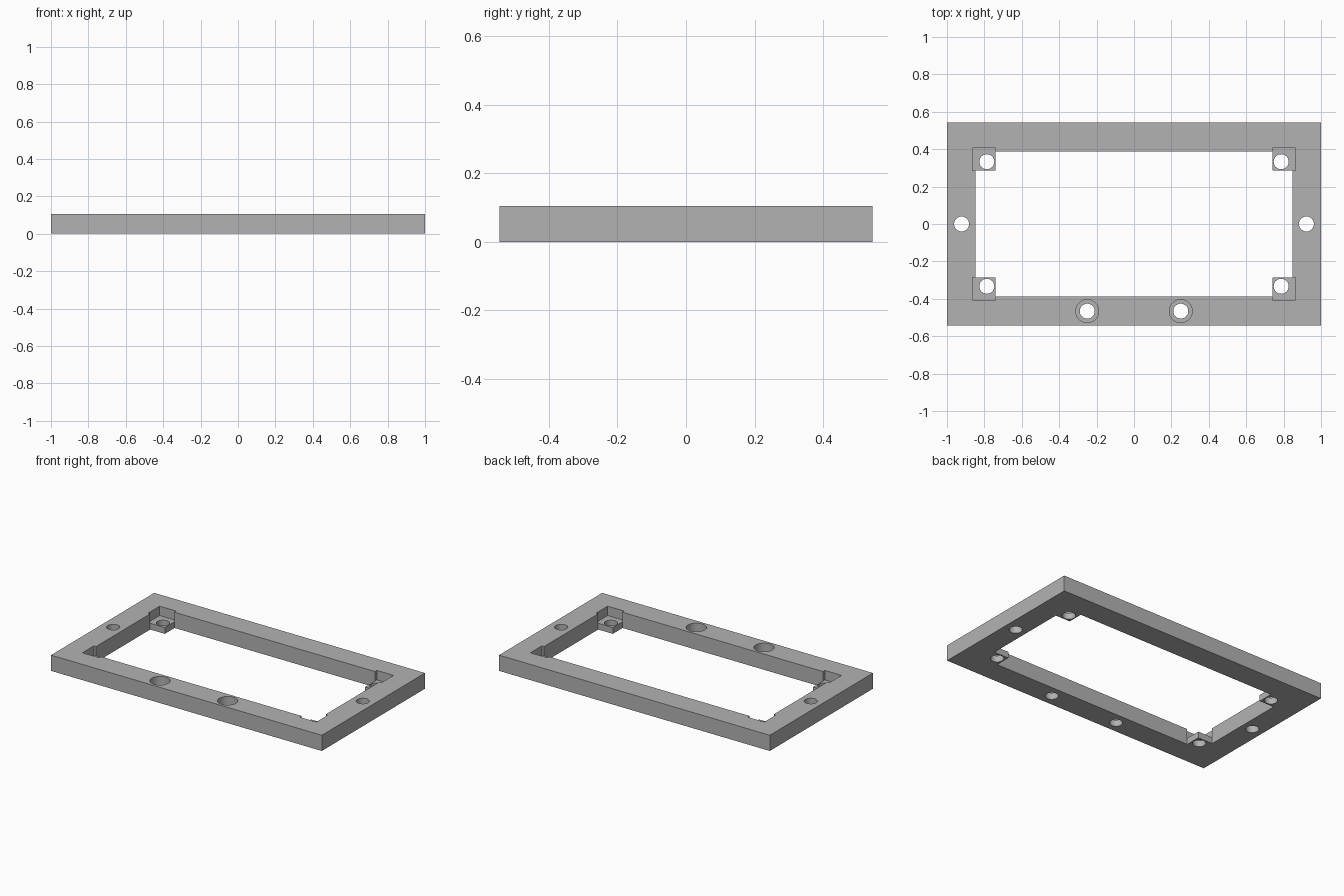
import bpy
import bmesh
from mathutils import Matrix, Vector

default = bpy.data.objects.get("Cube")
if default:
    bpy.data.objects.remove(default, do_unlink=True)

# Overall sizes
HALF_X, HALF_Y, HEIGHT = 1.0, 0.544, 0.105
OPEN_X, OPEN_Y = 0.848, 0.388
TAB_IN, TAB_OUT = Vector((0.74, 0.285)), Vector((0.864, 0.4075))
TAB_TOP = 0.042
HOLE_R, BORE_R = 0.04, 0.0615
CORNERS = [(1, 1), (-1, 1), (-1, -1), (1, -1)]

grey = bpy.data.materials.new("plain grey")
grey.use_nodes = True
colour = (0.45, 0.45, 0.45, 1)
grey.diffuse_color = colour
grey.node_tree.nodes["Principled BSDF"].inputs["Base Color"].default_value = colour


def make_object(name, bm):
    mesh = bpy.data.meshes.new(name)
    bmesh.ops.recalc_face_normals(bm, faces=bm.faces)
    bm.to_mesh(mesh)
    bm.free()
    obj = bpy.data.objects.new(name, mesh)
    bpy.context.collection.objects.link(obj)
    mesh.materials.append(grey)
    return obj


def add_box(bm, x0, x1, y0, y1, z0, z1):
    centre = Vector((x0 + x1, y0 + y1, z0 + z1)) / 2
    size = (abs(x1 - x0), abs(y1 - y0), z1 - z0)
    bmesh.ops.create_cube(bm, size=1, matrix=Matrix.LocRotScale(centre, None, size))


def add_cylinder(bm, x, y, radius, z0, z1):
    bmesh.ops.create_cone(bm, cap_ends=True, segments=48, radius1=radius, radius2=radius,
                          depth=z1 - z0, matrix=Matrix.Translation((x, y, (z0 + z1) / 2)))


def cut(target, bm, name):
    cutter = make_object(name, bm)
    cutter.hide_render = True
    mod = target.modifiers.new(name, "BOOLEAN")
    mod.operation, mod.solver, mod.object = "DIFFERENCE", "EXACT", cutter
    bpy.context.view_layer.objects.active = target
    bpy.ops.object.modifier_apply(modifier=name)
    bpy.data.objects.remove(cutter, do_unlink=True)


# Frame blank
bm = bmesh.new()
add_box(bm, -HALF_X, HALF_X, -HALF_Y, HALF_Y, 0, HEIGHT)
frame = make_object("mounting_frame", bm)

# Central opening, notched so that a tab remains in every corner
bm = bmesh.new()
outline = []
for sx, sy in CORNERS:
    notch = [(OPEN_X, TAB_IN.y), (TAB_IN.x, TAB_IN.y), (TAB_IN.x, OPEN_Y)]
    if sx * sy < 0:
        notch.reverse()
    outline += [bm.verts.new((sx * x, sy * y, -0.1)) for x, y in notch]
floor = bm.faces.new(outline)
extruded = bmesh.ops.extrude_face_region(bm, geom=[floor])
bmesh.ops.translate(bm, vec=(0, 0, 0.3),
                    verts=[v for v in extruded["geom"] if isinstance(v, bmesh.types.BMVert)])
cut(frame, bm, "opening_cutter")

# Square pockets above the corner tabs
bm = bmesh.new()
for sx, sy in CORNERS:
    add_box(bm, sx * TAB_IN.x, sx * TAB_OUT.x, sy * TAB_IN.y, sy * TAB_OUT.y, TAB_TOP, 0.2)
cut(frame, bm, "pocket_cutter")

# Wide counterbores in the front rail
bm = bmesh.new()
for side in (-1, 1):
    add_cylinder(bm, side * 0.25, -0.466, BORE_R, TAB_TOP, 0.2)
cut(frame, bm, "counterbore_cutter")

# Through holes in the tabs, side rails and front rail
bm = bmesh.new()
for sx, sy in CORNERS:
    add_cylinder(bm, sx * 0.787, sy * 0.333, HOLE_R, -0.1, 0.2)
for side in (-1, 1):
    add_cylinder(bm, side * 0.922, 0, HOLE_R, -0.1, 0.2)
    add_cylinder(bm, side * 0.25, -0.466, HOLE_R, -0.1, 0.2)
cut(frame, bm, "hole_cutter")

# Smooth hole walls, crisp edges
bpy.ops.object.select_all(action="DESELECT")
frame.select_set(True)
bpy.context.view_layer.objects.active = frame
bpy.ops.object.shade_smooth_by_angle()
